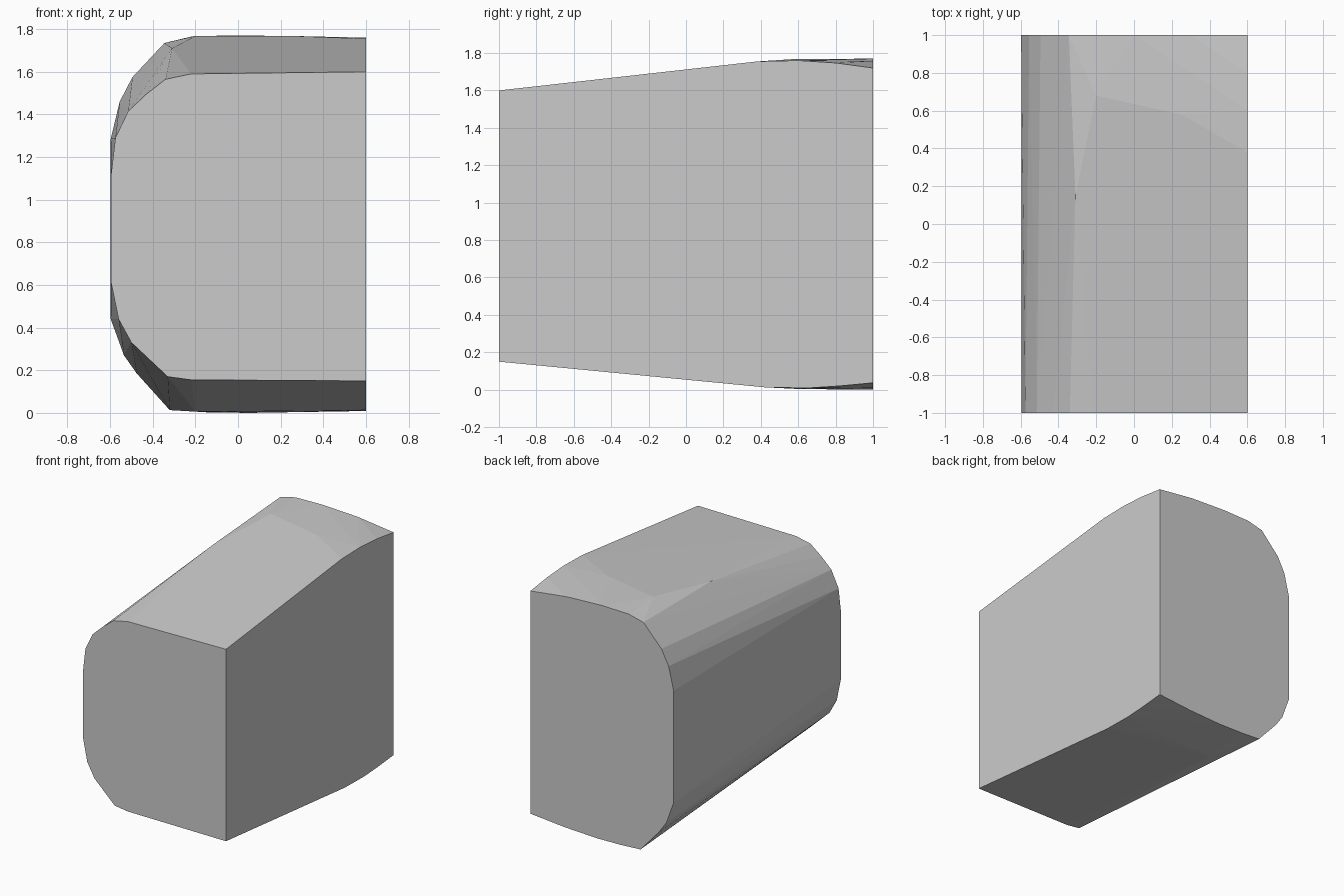
import bpy, bmesh

# Front end outline (x, z)
front = [(0.6, 0.15), (-0.22, 0.155), (-0.33, 0.17), (-0.5, 0.33), (-0.56, 0.44), (-0.595, 0.61),
         (-0.595, 1.12), (-0.575, 1.29), (-0.515, 1.415), (-0.43, 1.495), (-0.34, 1.565),
         (-0.22, 1.59), (0.6, 1.6)]

# Back end outline (x, z), with bowed top and bottom edges
back = [(0.6, 0.037), (0.32, 0.012), (0.05, 0.0), (-0.15, 0.003), (-0.32, 0.013), (-0.475, 0.185),
        (-0.535, 0.27), (-0.597, 0.44), (-0.597, 1.285), (-0.555, 1.46), (-0.495, 1.575),
        (-0.345, 1.735), (-0.22, 1.765), (0.0, 1.77), (0.3, 1.757), (0.6, 1.72)]

# Crown points where the sloped roof and floor curve over (x, y, z)
crown = [(0.6, 0.38, 1.755), (0.6, 0.6, 1.76), (0.6, 0.8, 1.747),
         (0.25, 0.58, 1.768), (-0.2, 0.68, 1.768), (-0.31, 0.15, 1.71),
         (0.6, 0.42, 0.013), (0.6, 0.65, 0.009), (0.6, 0.82, 0.02),
         (0.25, 0.6, 0.004), (-0.2, 0.6, 0.006)]

# Solid block wrapped around both ends and the crown
bm = bmesh.new()
points = [(x, -1, z) for x, z in front] + [(x, 1, z) for x, z in back] + crown
for p in points:
    bm.verts.new(p)
hull = bmesh.ops.convex_hull(bm, input=bm.verts[:])
loose = [v for v in bm.verts if not v.link_faces]
bmesh.ops.delete(bm, geom=loose, context='VERTS')
bmesh.ops.dissolve_limit(bm, angle_limit=0.003, verts=bm.verts[:], edges=bm.edges[:])
bmesh.ops.recalc_face_normals(bm, faces=bm.faces[:])

mesh = bpy.data.meshes.new("rounded_block")
bm.to_mesh(mesh)
bm.free()
block = bpy.data.objects.new("rounded_block", mesh)
bpy.context.collection.objects.link(block)
